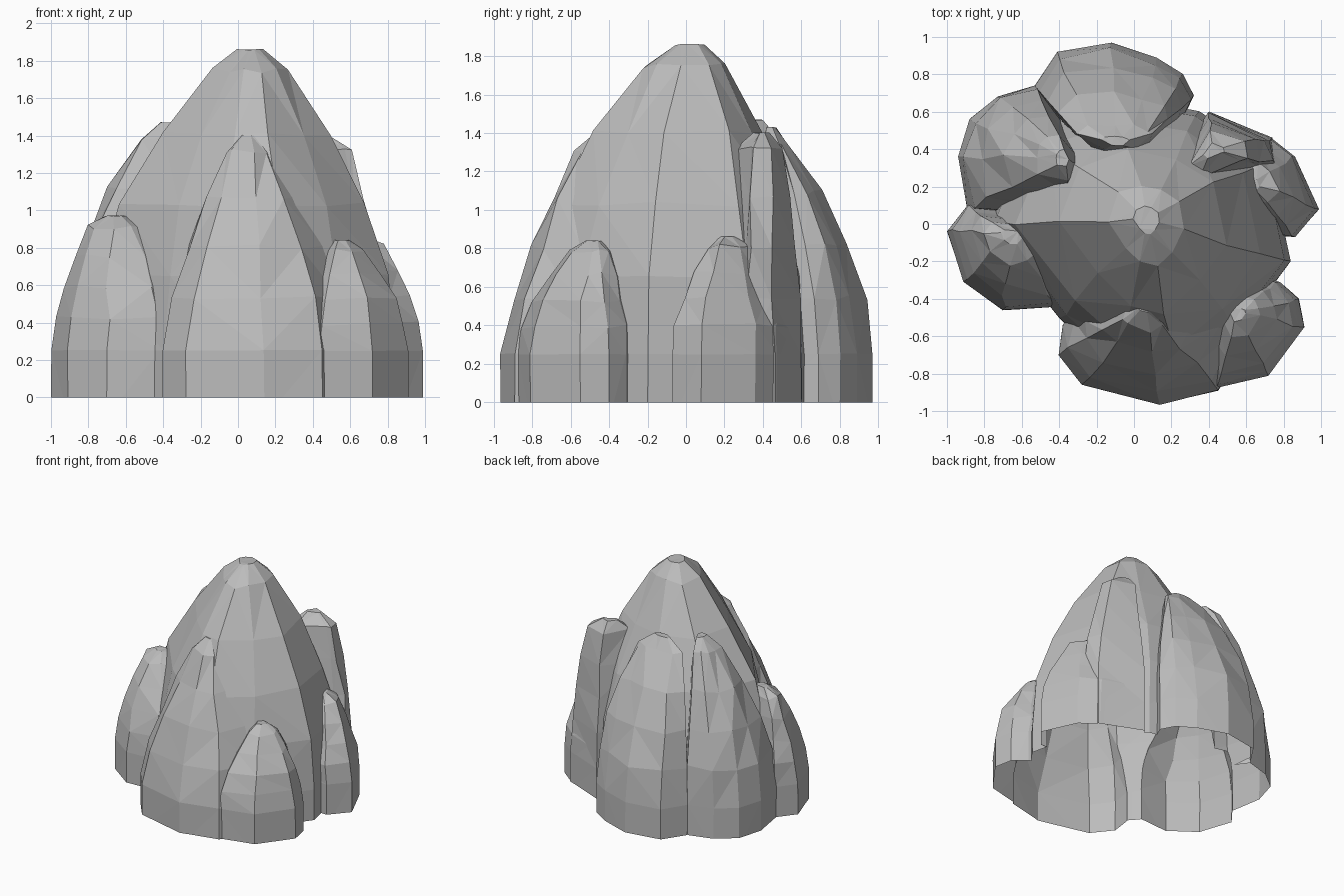
import bpy, bmesh, random
from mathutils import Vector

random.seed(4)
if "Cube" in bpy.data.objects:
    bpy.data.objects.remove(bpy.data.objects["Cube"], do_unlink=True)

# Single stone colour
stone = bpy.data.materials.new("grey_stone")
stone.use_nodes = True
colour = (0.5, 0.5, 0.5, 1)
stone.diffuse_color = colour
stone.node_tree.nodes["Principled BSDF"].inputs["Base Color"].default_value = colour

SHOULDER = 0.25
STEPS = (0.27, 0.52, 0.77, 1)


def wobble(size):
    return random.uniform(-size, size)


def lobe(name, outline, peak, crown, power=1.9):
    """Boulder whose outline closes in towards its peak, with a rounded cap."""
    bm = bmesh.new()
    px, py, top = peak
    brow = top * 0.94
    levels = [(-0.1 + wobble(0.03), 0, 0), (SHOULDER, 0, 0)]
    for f in STEPS:
        levels.append((SHOULDER + (brow - SHOULDER) * f,
                       crown[0] * f ** power, crown[1] * f ** power))
    levels.append((top, *[k + (1 - k) * 0.65 for k in crown]))
    rings = []
    for z, kx, ky in levels:
        rough = 0.014 if SHOULDER < z < top else 0.003
        ring = []
        for x, y in outline:
            spot = (x + (px - x) * kx + wobble(rough),
                    y + (py - y) * ky + wobble(rough), z + wobble(rough))
            ring.append(bm.verts.new(spot))
        rings.append(ring)
    count = len(outline)
    for low, high in zip(rings, rings[1:]):
        for i in range(count):
            j = (i + 1) % count
            bm.faces.new((low[i], low[j], high[j], high[i]))
    bm.faces.new(rings[-1])
    bm.faces.new(rings[0][::-1])
    bmesh.ops.triangulate(bm, faces=bm.faces[:])
    bmesh.ops.recalc_face_normals(bm, faces=bm.faces[:])
    mesh = bpy.data.meshes.new(name)
    bm.to_mesh(mesh)
    bm.free()
    mesh.materials.append(stone)
    obj = bpy.data.objects.new(name, mesh)
    bpy.context.collection.objects.link(obj)
    return obj


# Central peak
rock = lobe("rock", [(.84, -.2), (.72, .35), (.35, .6), (-.1, .69), (-.6, .52),
                     (-.8, 0), (-.4, -.5), (-.1, -.8), (.25, -.85), (.56, -.57)],
            (.07, .03, 1.86), (.75, .72), 2)

parts = []


def buttress(name, arc, *shape):
    """Lobe leaning on the peak: the outer arc is closed inside the rock."""
    inner = [(x * 0.4, y * 0.4) for x, y in (arc[-1], arc[0])]
    parts.append(lobe(name, arc + inner, *shape))


# Surrounding buttresses and boulders
buttress("front_buttress",
         [(-.38, -.54), (-.4, -.7), (-.28, -.86), (.14, -.965), (.45, -.89), (.62, -.6)],
         (.06, -.42, 1.4), (.75, .72), 1.4)
buttress("right_boulder",
         [(-.89, .1), (-1, -.04), (-.91, -.31), (-.7, -.46), (-.42, -.44)],
         (-.66, -.05, .97), (.6, .6))
buttress("front_left_boulder",
         [(.43, -.88), (.72, -.81), (.91, -.55), (.88, -.4), (.78, -.31)],
         (.55, -.47, .84), (.65, .65))
buttress("left_boulder",
         [(.86, -.07), (.99, .08), (.86, .36), (.72, .47), (.4, .59)],
         (.62, .22, .86), (.6, .6))
buttress("left_buttress",
         [(.7, .29), (.78, .32), (.74, .46), (.4, .6)],
         (.42, .4, 1.4), (.5, .5), 2.3)
buttress("back_buttress",
         [(.32, .69), (.26, .8), (.12, .89), (-.12, .97), (-.41, .92), (-.53, .74)],
         (-.1, .43, 1.43), (.5, .8))
buttress("back_right_buttress",
         [(-.53, .74), (-.73, .68), (-.88, .56), (-.94, .36), (-.89, .08)],
         (-.36, .35, 1.47), (.72, .65))

# Fuse everything into one rock
for part in parts:
    union = rock.modifiers.new(part.name, "BOOLEAN")
    union.operation = "UNION"
    union.solver = "EXACT"
    union.object = part
bpy.context.view_layer.update()
graph = bpy.context.evaluated_depsgraph_get()
fused = bpy.data.meshes.new_from_object(rock.evaluated_get(graph))
rock.modifiers.clear()
rock.data = fused
for part in parts:
    bpy.data.objects.remove(part, do_unlink=True)

# Slice level with the ground, leaving the underside open
bm = bmesh.new()
bm.from_mesh(fused)
bmesh.ops.bisect_plane(bm, geom=bm.verts[:] + bm.edges[:] + bm.faces[:],
                       plane_co=Vector(), plane_no=Vector((0, 0, 1)), clear_inner=True)
for face in bm.faces:
    face.smooth = False
bm.to_mesh(fused)
bm.free()
